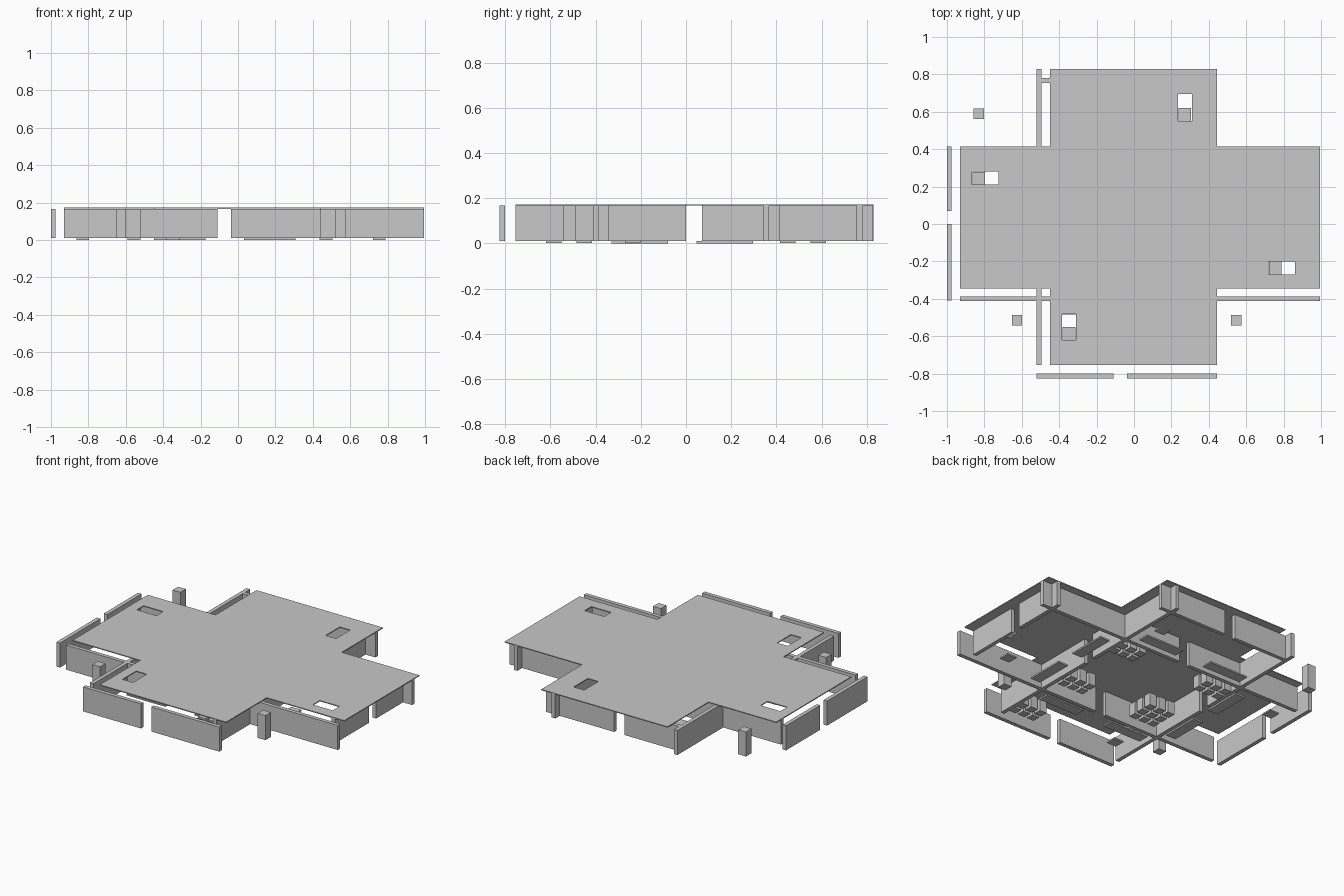
import bpy
import bmesh

cube = bpy.data.objects.get("Cube")
if cube:
    bpy.data.objects.remove(cube, do_unlink=True)

grey = bpy.data.materials.new("plain grey")
grey.use_nodes = True
colour = (0.58, 0.58, 0.58, 1)
grey.diffuse_color = colour
grey.node_tree.nodes["Principled BSDF"].inputs["Base Color"].default_value = colour

FLOOR, CEILING, ROOF_TOP = 0.01, 0.167, 0.173
THICK = 0.025


def finish(name, bm):
    mesh = bpy.data.meshes.new(name)
    bm.to_mesh(mesh)
    bm.free()
    mesh.materials.append(grey)
    obj = bpy.data.objects.new(name, mesh)
    bpy.context.collection.objects.link(obj)
    return obj


def box(name, x0, x1, y0, y1, z0=FLOOR, z1=CEILING):
    bm = bmesh.new()
    bmesh.ops.create_cube(bm, size=1)
    for v in bm.verts:
        v.co.x = x1 if v.co.x > 0 else x0
        v.co.y = y1 if v.co.y > 0 else y0
        v.co.z = z1 if v.co.z > 0 else z0
    return finish(name, bm)


def square(name, x, y, w, d, z0, z1):
    return box(name, x - w / 2, x + w / 2, y - d / 2, y + d / 2, z0, z1)


# Cross-shaped roof sheet with four rectangular openings
ARM_X = (-0.93, 0.995, -0.345, 0.415)
ARM_Y = (-0.45, 0.445, -0.755, 0.83)
HOLES = [(0.235, 0.31, 0.55, 0.695), (-0.385, -0.31, -0.62, -0.48),
         (-0.865, -0.725, 0.21, 0.28), (0.72, 0.86, -0.27, -0.2)]


def inside(x, y, r):
    return r[0] < x < r[1] and r[2] < y < r[3]


rects = [ARM_X, ARM_Y] + HOLES
xs = sorted({v for r in rects for v in r[:2]})
ys = sorted({v for r in rects for v in r[2:]})
bm = bmesh.new()
for x0, x1 in zip(xs, xs[1:]):
    for y0, y1 in zip(ys, ys[1:]):
        mx, my = (x0 + x1) / 2, (y0 + y1) / 2
        covered = inside(mx, my, ARM_X) or inside(mx, my, ARM_Y)
        if covered and not any(inside(mx, my, h) for h in HOLES):
            bm.faces.new([bm.verts.new((x, y, ROOF_TOP))
                          for x, y in ((x0, y0), (x1, y0), (x1, y1), (x0, y1))])
bmesh.ops.remove_doubles(bm, verts=bm.verts[:], dist=0.0001)
roof = finish("roof", bm)
solid = roof.modifiers.new("thickness", 'SOLIDIFY')
solid.thickness = ROOF_TOP - CEILING
solid.offset = -1

# Walls along x, each split by a doorway in the middle
for name, y, x0, x1 in (("front_outer_wall", -0.825, -0.52, 0.445),
                        ("front_inner_wall", -0.412, -0.93, 0.995),
                        ("back_inner_wall", 0.342, -0.93, 0.995),
                        ("back_outer_wall", 0.755, -0.52, 0.445)):
    box(name + "_right", x0, -0.11, y, y + THICK)
    box(name + "_left", -0.037, x1, y, y + THICK)

# Walls along y, each split by a doorway in the middle
for name, x, y0, y1 in (("right_outer_wall", -1.0, -0.41, 0.415),
                        ("right_inner_wall", -0.52, -0.755, 0.83),
                        ("left_inner_wall", 0.35, -0.755, 0.825),
                        ("left_outer_wall", 0.905, -0.345, 0.415)):
    box(name + "_front", x, x + THICK, y0, 0)
    box(name + "_back", x, x + THICK, 0.07, y1)

# Free-standing pillars in the outer corners
for x, y in ((-0.83, 0.59), (-0.625, -0.515), (0.547, -0.515)):
    square("corner_pillar", x, y, 0.055, 0.055, FLOOR, CEILING)

# Small floor plates below the roof openings
for x, y in ((-0.83, 0.245), (0.272, 0.585), (0.755, -0.235), (-0.348, -0.585)):
    square("small_floor_plate", x, y, 0.068, 0.068, 0.001, FLOOR)

# Long floor plates around the central room
for y in (-0.45, 0.45):
    for x in (-0.312, 0.17):
        square("long_floor_plate", x, y, 0.275, 0.07, 0.001, FLOOR)
for x in (-0.555, 0.47):
    for y in (-0.205, 0.172):
        square("side_floor_plate", x, y, 0.07, 0.25, 0, FLOOR)

# Clusters of small crates
for cx, cy, rows in ((0.24, -0.23, 2), (0.26, -0.65, 2), (-0.32, -0.22, 3),
                     (-0.4, 0.23, 2), (0.26, 0.25, 2)):
    for i in range(3):
        for j in range(rows):
            square("crate", cx + (i - 1) * 0.068, cy + (j - (rows - 1) / 2) * 0.068,
                   0.05, 0.05, FLOOR, 0.09)
